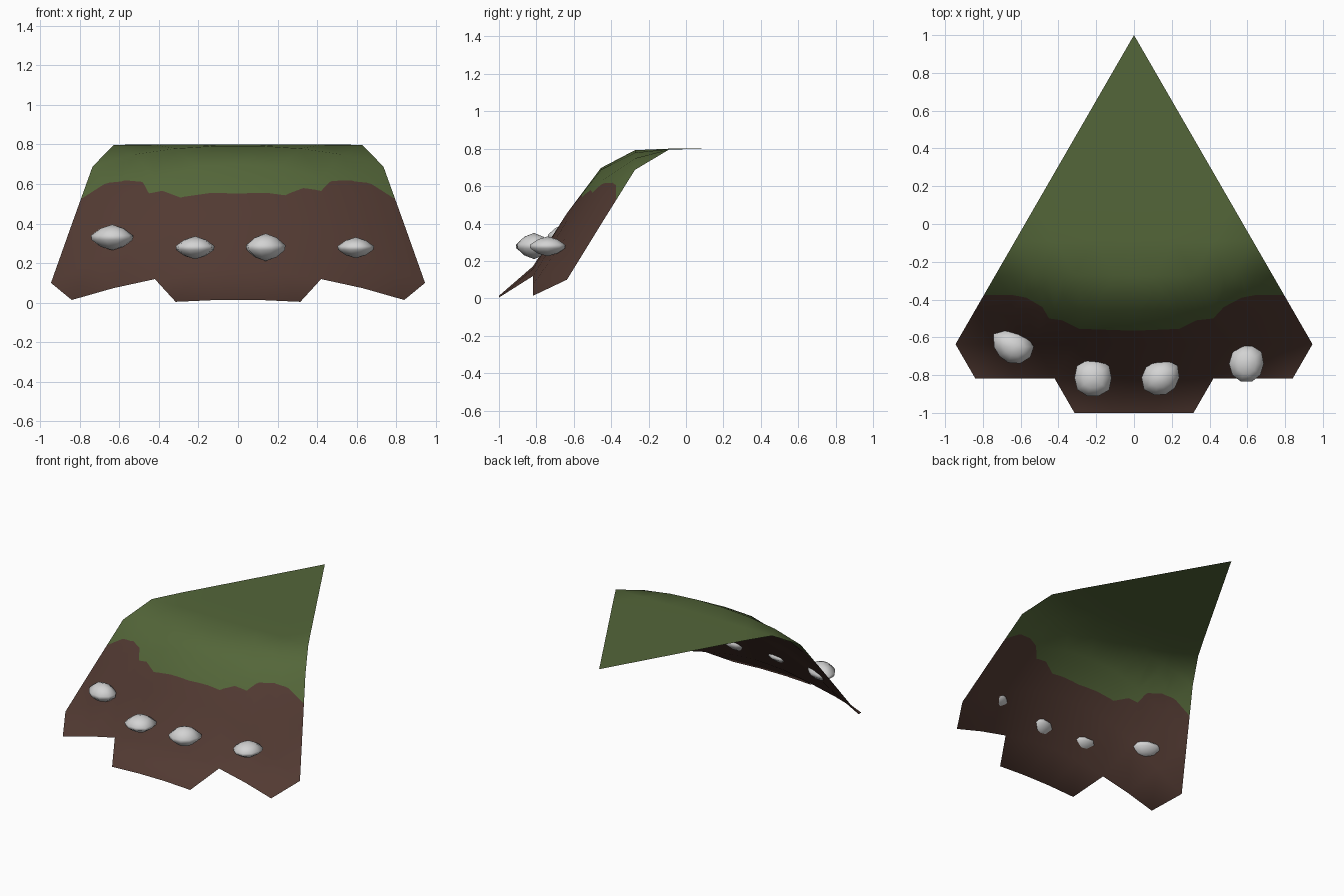
import bpy, bmesh, math
from mathutils import Vector

cube = bpy.data.objects.get("Cube")
if cube:
    bpy.data.objects.remove(cube)


def material(name, colour):
    m = bpy.data.materials.new(name)
    m.use_nodes = True
    m.diffuse_color = (*colour, 1)
    m.node_tree.nodes["Principled BSDF"].inputs["Base Color"].default_value = (*colour, 1)
    return m


grass = material("grass green", (0.088, 0.133, 0.041))
earth = material("earth brown", (0.084, 0.042, 0.032))
stone = material("stone grey", (0.65, 0.65, 0.65))

# Slope height as a function of distance from the back tip
APEX = Vector((0, 1))
SLOPE = [(0, .8), (1.1, .8), (1.27, .795), (1.36, .76), (1.47, .687), (1.64, .455),
         (1.69, .38), (1.82, .168), (1.87, .115), (2.0, .015), (2.03, .002), (2.4, 0)]


def height(r):
    for (r0, z0), (r1, z1) in zip(SLOPE, SLOPE[1:]):
        if r <= r1:
            return z0 + (z1 - z0) * (r - r0) / (r1 - r0)
    return 0


def slope_normal(co):
    d = Vector(co[:2]) - APEX
    r = max(d.length, 0.001)
    drop = (height(r + .09) - height(r - .09)) / .18
    return Vector((-drop * d.x / r, -drop * d.y / r, 1)).normalized()


# Hillside: triangular grid with the front corners left out
ROWS, STEP = 11, 0.21
bm = bmesh.new()
grid = {}
for row in range(ROWS + 1):
    for k in range(row + 1):
        x, y = (k - row / 2) * STEP, 1 - 2 * row / ROWS
        limit = {10: .85, 11: .32}.get(row, 1)
        if abs(x) < limit:
            grid[row, k] = bm.verts.new((x, y, height((Vector((x, y)) - APEX).length)))
for row, k in list(grid):
    for tri in ([(row, k), (row + 1, k), (row + 1, k + 1)],
                [(row, k), (row + 1, k + 1), (row, k + 1)]):
        if all(p in grid for p in tri):
            bm.faces.new([grid[p] for p in tri])

# Wavy border between grass and earth, cut into the surface strip by strip
BORDER = [(-1, -.375), (-.65, -.375), (-.57, -.39), (-.485, -.44), (-.45, -.5), (-.38, -.51),
          (-.29, -.555), (0, -.565), (.24, -.555), (.33, -.51), (.42, -.5), (.475, -.44),
          (.57, -.39), (.65, -.375), (1, -.375)]


def cut(faces, point, normal):
    geom = set(faces)
    for f in faces:
        geom.update(f.edges)
        geom.update(f.verts)
    bmesh.ops.bisect_plane(bm, geom=list(geom), dist=1e-5, plane_co=point, plane_no=normal)


def near_border(f):
    ys = [v.co.y for v in f.verts]
    return min(ys) < -.37 and max(ys) > -.57


for x, y in BORDER[1:-1]:
    cut([f for f in bm.faces if near_border(f)], (x, y, 0), (1, 0, 0))
for (x0, y0), (x1, y1) in zip(BORDER, BORDER[1:]):
    strip = [f for f in bm.faces if near_border(f) and x0 < f.calc_center_median().x < x1]
    cut(strip, (x0, y0, 0), (y0 - y1, x1 - x0, 0))


def border_y(x):
    for (x0, y0), (x1, y1) in zip(BORDER, BORDER[1:]):
        if x <= x1:
            return y0 + (y1 - y0) * (x - x0) / (x1 - x0)


for f in bm.faces:
    f.smooth = True
    c = f.calc_center_median()
    f.material_index = int(c.y < border_y(c.x))
    f.normal_update()
    if f.normal.z < 0:
        f.normal_flip()
mesh = bpy.data.meshes.new("hillside")
bm.to_mesh(mesh)
bm.free()
mesh.materials.append(grass)
mesh.materials.append(earth)
mesh.normals_split_custom_set_from_vertices([slope_normal(v.co) for v in mesh.vertices])
bpy.context.collection.objects.link(bpy.data.objects.new("hillside", mesh))


# Rocks: lens-shaped stones with an uneven outline, set into the slope
def rock(name, centre, size, outline):
    bm = bmesh.new()
    n = len(outline)
    bottom, top = bm.verts.new((0, 0, -1)), bm.verts.new((0, 0, 1))
    rings = []
    for z, r in ((-.72, .55), (-.2, .97), (.15, 1), (.7, .55)):
        rings.append([bm.verts.new((r * q * math.cos(math.tau * i / n),
                                    r * q * math.sin(math.tau * i / n), z))
                      for i, q in enumerate(outline)])
    for i in range(n):
        j = (i + 1) % n
        bm.faces.new((bottom, rings[0][j], rings[0][i]))
        bm.faces.new((top, rings[-1][i], rings[-1][j]))
        for a, b in zip(rings, rings[1:]):
            bm.faces.new((a[i], a[j], b[j], b[i]))
    for v in bm.verts:
        v.co = Vector(centre) + Vector([c * s for c, s in zip(v.co, size)])
    for f in bm.faces:
        f.smooth = True
    me = bpy.data.meshes.new(name)
    bm.to_mesh(me)
    bm.free()
    me.materials.append(stone)
    bpy.context.collection.objects.link(bpy.data.objects.new(name, me))


rock("rock_right_outer", (-.635, -.65, .33), (.107, .093, .065),
     (.98, .85, .9, 1, 1.25, 1, .9, .95, 1, 1))
rock("rock_right_inner", (-.217, -.815, .278), (.098, .1, .058),
     (1, 1.08, 1, 1, 1.08, 1, 1.05, 1, 1, 1.08))
rock("rock_left_inner", (.14, -.813, .28), (.1, .098, .07),
     (1, 1.12, 1, .9, .95, 1, 1.08, 1, .95, .95))
rock("rock_left_outer", (.595, -.74, .278), (.092, .1, .053),
     (1, 1.08, 1, 1, 1, 1, 1, 1, 1, 1))
